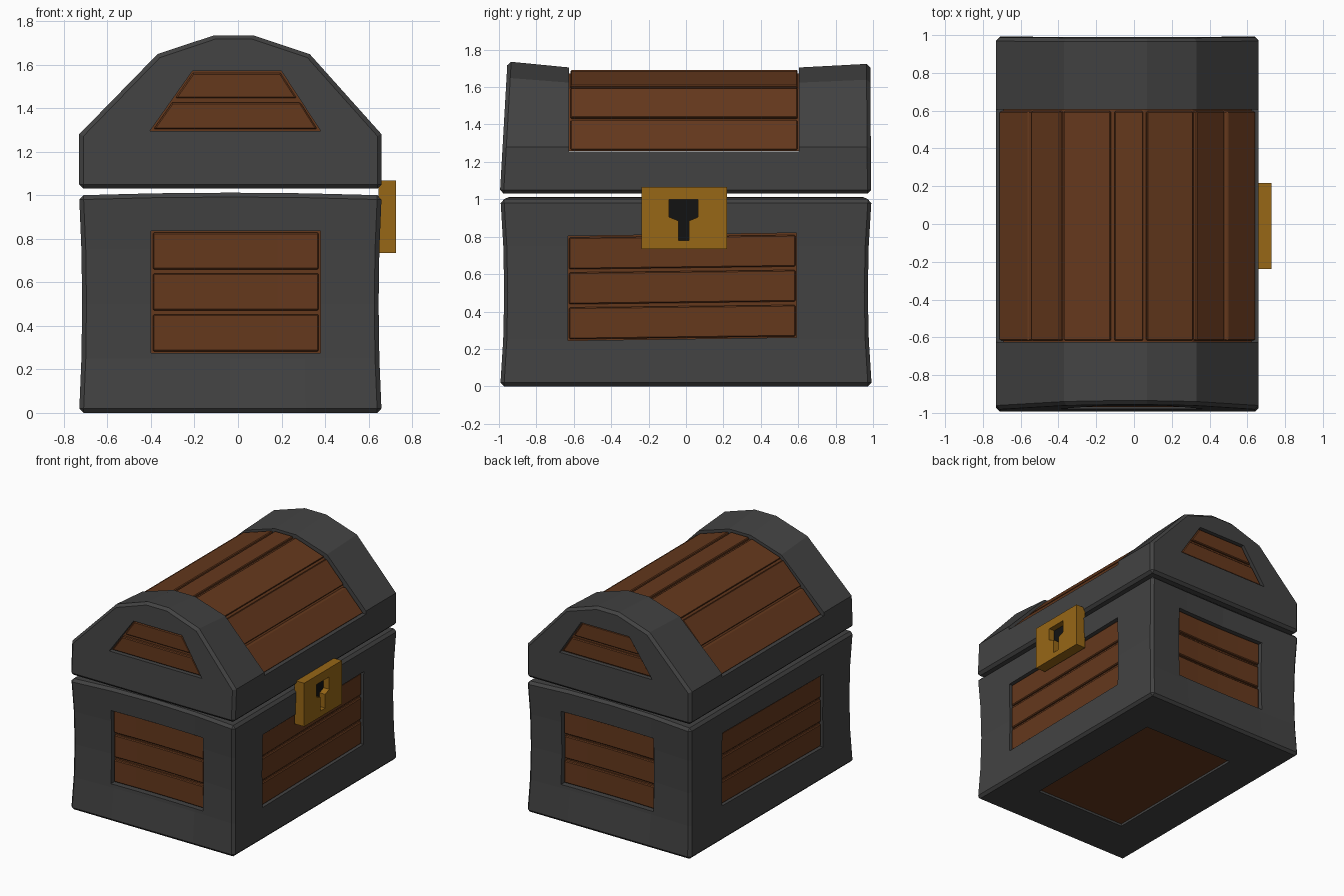
import bpy, bmesh
from mathutils import Vector

if "Cube" in bpy.data.objects:
    bpy.data.objects.remove(bpy.data.objects["Cube"])

CX = -0.035  # middle of the chest body in x


def material(name, rgb):
    m = bpy.data.materials.new(name)
    m.diffuse_color = (*rgb, 1)
    m.use_nodes = True
    m.node_tree.nodes["Principled BSDF"].inputs["Base Color"].default_value = m.diffuse_color
    return m


IRON = material("iron", (0.055, 0.055, 0.055))
WOOD = material("wood", (0.13, 0.04, 0.012))
BRASS = material("brass", (0.31, 0.135, 0.008))
DARK = material("dark", (0.006, 0.006, 0.006))


def finish(name, bm, mat, bevel):
    bmesh.ops.recalc_face_normals(bm, faces=bm.faces)
    me = bpy.data.meshes.new(name)
    bm.to_mesh(me)
    bm.free()
    ob = bpy.data.objects.new(name, me)
    bpy.context.collection.objects.link(ob)
    if mat:
        me.materials.append(mat)
    if bevel:
        b = ob.modifiers.new("bevel", "BEVEL")
        b.width, b.segments = bevel, 1
        b.limit_method, b.angle_limit = "ANGLE", 1.0
    return ob


def loft(name, rings, mat, bevel=0):
    bm = bmesh.new()
    vs = [[bm.verts.new(p) for p in r] for r in rings]
    n = len(vs[0])
    for a, b in zip(vs, vs[1:]):
        for i in range(n):
            j = (i + 1) % n
            bm.faces.new((a[i], a[j], b[j], b[i]))
    bm.faces.new(vs[0])
    bm.faces.new(vs[-1])
    return finish(name, bm, mat, bevel)


def prism(name, pts, axis, a, b, mat, bevel=0):
    k = "xyz".index(axis)
    rings = []
    for h in (a, b):
        ring = []
        for p in pts:
            q = list(p)
            q.insert(k, h)
            ring.append(q)
        rings.append(ring)
    return loft(name, rings, mat, bevel)


def box(name, x0, x1, y0, y1, z0, z1, mat, bevel=0):
    return prism(name, [(x0, y0), (x1, y0), (x1, y1), (x0, y1)], "z", z0, z1, mat, bevel)


def cut(ob, cutters):
    for c in cutters:
        m = ob.modifiers.new("cut", "BOOLEAN")
        m.operation, m.solver, m.object = "DIFFERENCE", "EXACT", c
    bpy.context.view_layer.objects.active = ob
    for m in list(ob.modifiers):
        bpy.ops.object.modifier_apply(modifier=m.name)
    for c in cutters:
        bpy.data.objects.remove(c)


def body_point(u, v, w):
    # waisted box with hollowed ends, u v w in -1..1
    waist = 1 - w * w
    x = CX + 0.695 * u * (1 - 0.02 * waist)
    hollow = (1 - u * u) * min(1, (w + 1) * 1.2)
    y = v * (0.993 - 0.02 * waist - 0.025 * hollow)
    z = 0.5 + 0.5 * w + (0.012 * (1 - u * u) if w > 0.9 else 0)
    return Vector((x, y, z))


# base frame with recesses
bm = bmesh.new()
bmesh.ops.create_cube(bm, size=2)
bmesh.ops.subdivide_edges(bm, edges=bm.edges[:], cuts=3, use_grid_fill=True)
for v in bm.verts:
    v.co = body_point(*v.co)
base = finish("base_frame", bm, IRON, 0.02)
cutters = [box("c", -0.4, 0.38, -0.62, 0.6, -0.2, 0.05, None)]
for s in (-1, 1):
    ys = sorted((s * 0.90, s * 1.2))
    cutters.append(box("c", -0.4, 0.38, *ys, 0.275, 0.835, None))
    xs = sorted((CX + s * 0.64, CX + s * 0.9))
    cutters.append(prism("c", [(-0.63, 0.245), (0.59, 0.262), (0.59, 0.82), (-0.63, 0.803)],
                         "x", *xs, None))
cut(base, cutters)
box("bottom_panel", -0.4, 0.38, -0.62, 0.6, 0.018, 0.06, WOOD)

# base planks, on both ends and both long sides
for s, tag in ((-1, "a"), (1, "b")):
    ys = sorted((s * 0.89, s * 0.918))
    box("end_backing_" + tag, -0.4, 0.38, *ys, 0.275, 0.835, WOOD)
    xs = sorted((CX + s * 0.63, CX + s * 0.655))
    prism("side_backing_" + tag, [(-0.63, 0.245), (0.59, 0.262), (0.59, 0.82), (-0.63, 0.803)],
          "x", *xs, WOOD)
    for i in range(3):
        z0 = 0.283 + i * 0.188
        face = []
        for k in range(5):
            x = -0.391 + k * 0.1905
            face.append((x, body_point((x - CX) / 0.695, s, 2 * z0 + 0.17 - 1).y - s * 0.015))
        prism(f"end_plank_{tag}_{i}", face + [(0.371, s * 0.9), (-0.391, s * 0.9)],
              "z", z0, z0 + 0.17, WOOD, 0.006)
        z0 = 0.252 + i * 0.187
        xs = sorted((CX + s * 0.64, CX + s * 0.671))
        prism(f"side_plank_{tag}_{i}", [(-0.625, z0), (0.585, z0 + 0.015),
              (0.585, z0 + 0.183), (-0.625, z0 + 0.17)], "x", *xs, WOOD, 0.006)

# lid frame, bands rising slightly towards the ends
OUT = [(-0.73, 1.03), (-0.73, 1.28), (-0.37, 1.65), (-0.11, 1.737), (0.07, 1.737),
       (0.33, 1.65), (0.66, 1.28), (0.66, 1.03)]


def lid_ring(y, lean, drop):
    return [(x, y + lean * (z - 1.03) / 0.7, z - drop * max(0, z - 1.28) / 0.455) for x, z in OUT]


lid = loft("lid_frame", [lid_ring(-0.995, 0.04, 0), lid_ring(-0.625, 0, 0.032),
                         lid_ring(0.605, 0, 0.032), lid_ring(0.99, -0.005, 0.012)], IRON, 0.02)
TRAP = [(-0.405, 1.295), (0.38, 1.295), (0.2, 1.57), (-0.21, 1.57)]
cut(lid, [box("c", -1, 1, -0.625, 0.605, 1.255, 2, None),
          prism("c", TRAP, "y", -1.2, -0.92, None),
          prism("c", TRAP, "y", 0.93, 1.2, None)])

# lid end planks
for tag, back, low, high, deep in (("a", -0.945, -0.968, -0.958, -0.9),
                                   ("b", 0.955, 0.972, 0.972, 0.91)):
    prism("lid_end_backing_" + tag, TRAP, "y", *sorted((deep, back)), WOOD)
    prism("lid_end_plank_low_" + tag, [(-0.388, 1.304), (0.364, 1.304), (0.287, 1.426),
          (-0.302, 1.426)], "y", *sorted((deep, low)), WOOD, 0.006)
    prism("lid_end_plank_high_" + tag, [(-0.288, 1.446), (0.27, 1.446), (0.195, 1.562),
          (-0.207, 1.562)], "y", *sorted((deep, high)), WOOD, 0.006)

# lid planks over a wooden core
PIVOT = Vector((CX, 1.257))
W = [Vector(p) for p in ((0.652, 1.257), (0.325, 1.605), (0.06, 1.692), (-0.115, 1.692),
                         (-0.385, 1.605), (-0.722, 1.257))]
prism("lid_core", [PIVOT + (p - PIVOT) * 0.955 for p in W], "y", -0.625, 0.605, WOOD)
stops = [W[0], (W[0] + W[1]) / 2, W[1], W[2], W[3], W[4], (W[4] + W[5]) / 2, W[5]]
for i, (p, q) in enumerate(zip(stops, stops[1:])):
    d = (q - p).normalized() * 0.01
    p, q = p + d, q - d
    prism(f"lid_plank_{i}", [p, q, PIVOT + (q - PIVOT) * 0.93, PIVOT + (p - PIVOT) * 0.93],
          "y", -0.617, 0.597, WOOD, 0.006)

# lock plate with keyhole
KEY = [(-0.09, 1.0), (0.065, 1.0), (0.065, 0.905), (0.016, 0.885), (0.016, 0.78),
       (-0.04, 0.78), (-0.04, 0.885), (-0.09, 0.905)]
lock = box("lock_plate", 0.645, 0.727, -0.238, 0.218, 0.735, 1.067, BRASS)
cut(lock, [prism("c", KEY, "x", 0.675, 0.8, None)])
prism("keyhole", KEY, "x", 0.67, 0.68, DARK)
